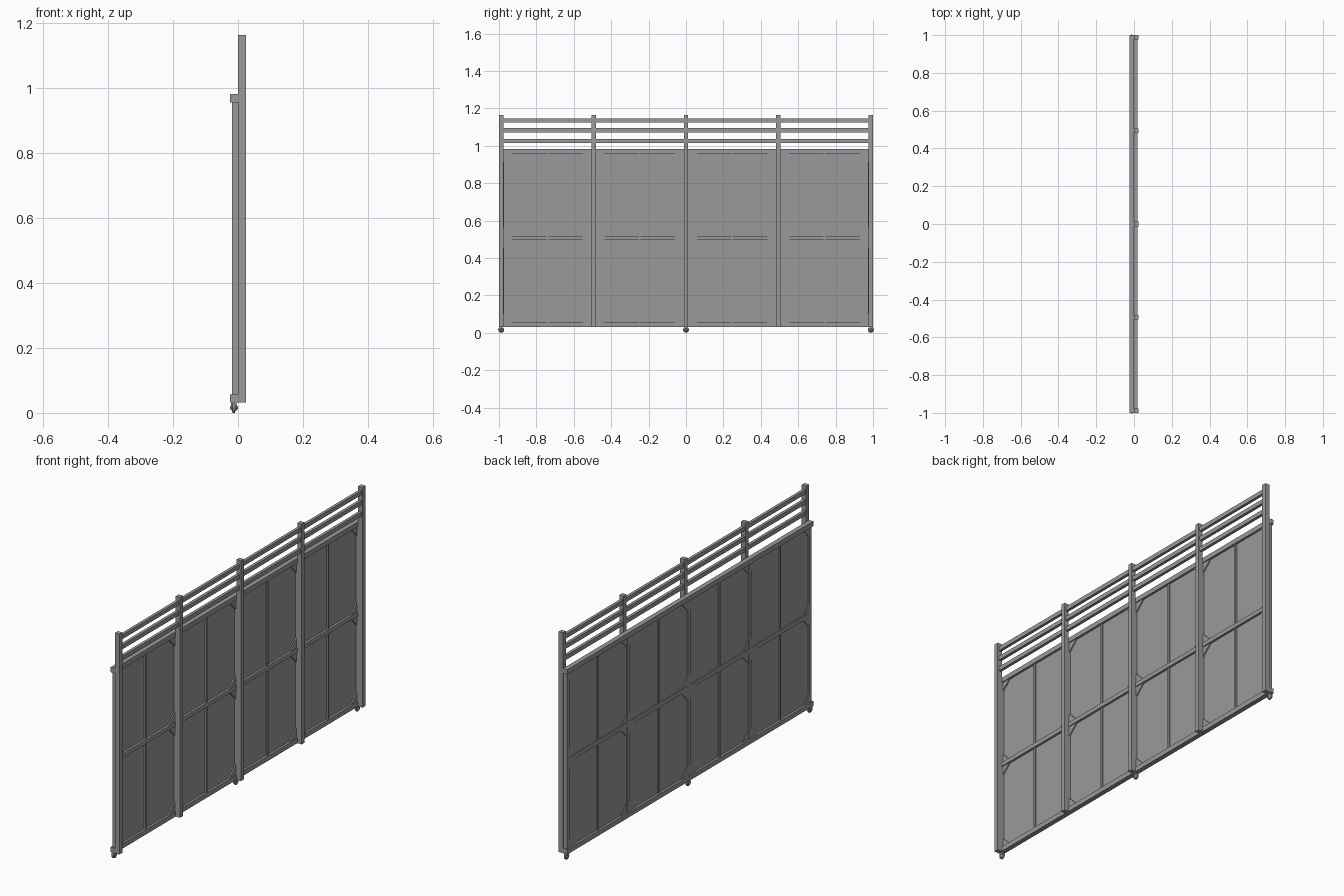
import bpy, bmesh
from math import pi
from mathutils import Matrix

if "Cube" in bpy.data.objects:
    bpy.data.objects.remove(bpy.data.objects["Cube"])

grey = bpy.data.materials.new("dark_grey")
grey.diffuse_color = (0.32, 0.32, 0.32, 1)
grey.use_nodes = True
grey.node_tree.nodes["Principled BSDF"].inputs["Base Color"].default_value = grey.diffuse_color


def finish(name, bm):
    bmesh.ops.recalc_face_normals(bm, faces=bm.faces)
    me = bpy.data.meshes.new(name)
    bm.to_mesh(me)
    bm.free()
    me.materials.append(grey)
    ob = bpy.data.objects.new(name, me)
    bpy.context.collection.objects.link(ob)
    return ob


def box(name, x, y, z):
    """Box from (min, max) pairs."""
    bm = bmesh.new()
    bmesh.ops.create_cube(bm, size=1)
    for v in bm.verts:
        for i, (a, b) in enumerate((x, y, z)):
            v.co[i] = a if v.co[i] < 0 else b
    return finish(name, bm)


def gusset(name, y, z, sy, sz, size=0.05, x0=-0.017, x1=-0.005):
    """Triangular prism in a corner, legs along sy and sz."""
    bm = bmesh.new()
    pts = [(y, z), (y + sy * size, z), (y, z + sz * size)]
    back, front = ([bm.verts.new((x, a, b)) for a, b in pts] for x in (x0, x1))
    bm.faces.new(back)
    bm.faces.new(front)
    for i in range(3):
        j = (i + 1) % 3
        bm.faces.new((back[i], back[j], front[j], front[i]))
    return finish(name, bm)


def cone_x(name, c, r1, r2, depth):
    """Cone or cylinder along x."""
    bm = bmesh.new()
    bmesh.ops.create_cone(bm, cap_ends=True, segments=12, radius1=r1, radius2=r2, depth=depth,
                          matrix=Matrix.Translation(c) @ Matrix.Rotation(pi / 2, 4, 'Y'))
    return finish(name, bm)


# Tall posts
W = 0.012
posts = (-0.988, -0.494, 0, 0.494, 0.988)
for y in posts:
    box("post", (0, 0.025), (y - W, y + W), (0.032, 1.165))

# Open rails above the panel, set back from the post faces
for z in (1.025, 1.083, 1.135):
    box("upper_rail", (0.003, 0.018), (-0.977, 0.977), (z - 0.011, z + 0.011))

# Panel frame: top and bottom rails, stiles, middle rail
for z0, z1 in ((0.032, 0.057), (0.957, 0.982)):
    box("frame_rail", (-0.025, 0), (-1, 1), (z0, z1))
for y in (-0.984, -0.494, 0, 0.494, 0.984):
    box("stile", (-0.019, 0), (y - 0.01, y + 0.01), (0.057, 0.957))
box("middle_rail", (-0.019, 0), (-0.98, 0.98), (0.497, 0.519))

# Thin sheet and slim battens
box("sheet", (-0.0135, -0.0115), (-0.98, 0.98), (0.05, 0.965))
for y in (-0.741, -0.247, 0.247, 0.741):
    box("batten", (-0.019, -0.004), (y - 0.005, y + 0.005), (0.057, 0.957))

# Corner braces in every bay
for a, b in zip(posts, posts[1:]):
    for lo, hi in ((0.057, 0.497), (0.519, 0.957)):
        for y, sy in ((a + 0.01, 1), (b - 0.01, -1)):
            for z, sz in ((lo, 1), (hi, -1)):
                gusset("corner_brace", y, z, sy, sz)

# Small wheels under the bottom rail
for y in (-0.988, 0, 0.988):
    box("wheel_bracket", (-0.021, -0.004), (y - 0.008, y + 0.008), (0.016, 0.034))
    cone_x("wheel", (-0.0125, y, 0.016), 0.016, 0.016, 0.008)
    cone_x("hub_right", (-0.0045, y, 0.016), 0.013, 0.003, 0.009)
    cone_x("hub_left", (-0.0205, y, 0.016), 0.003, 0.013, 0.009)
